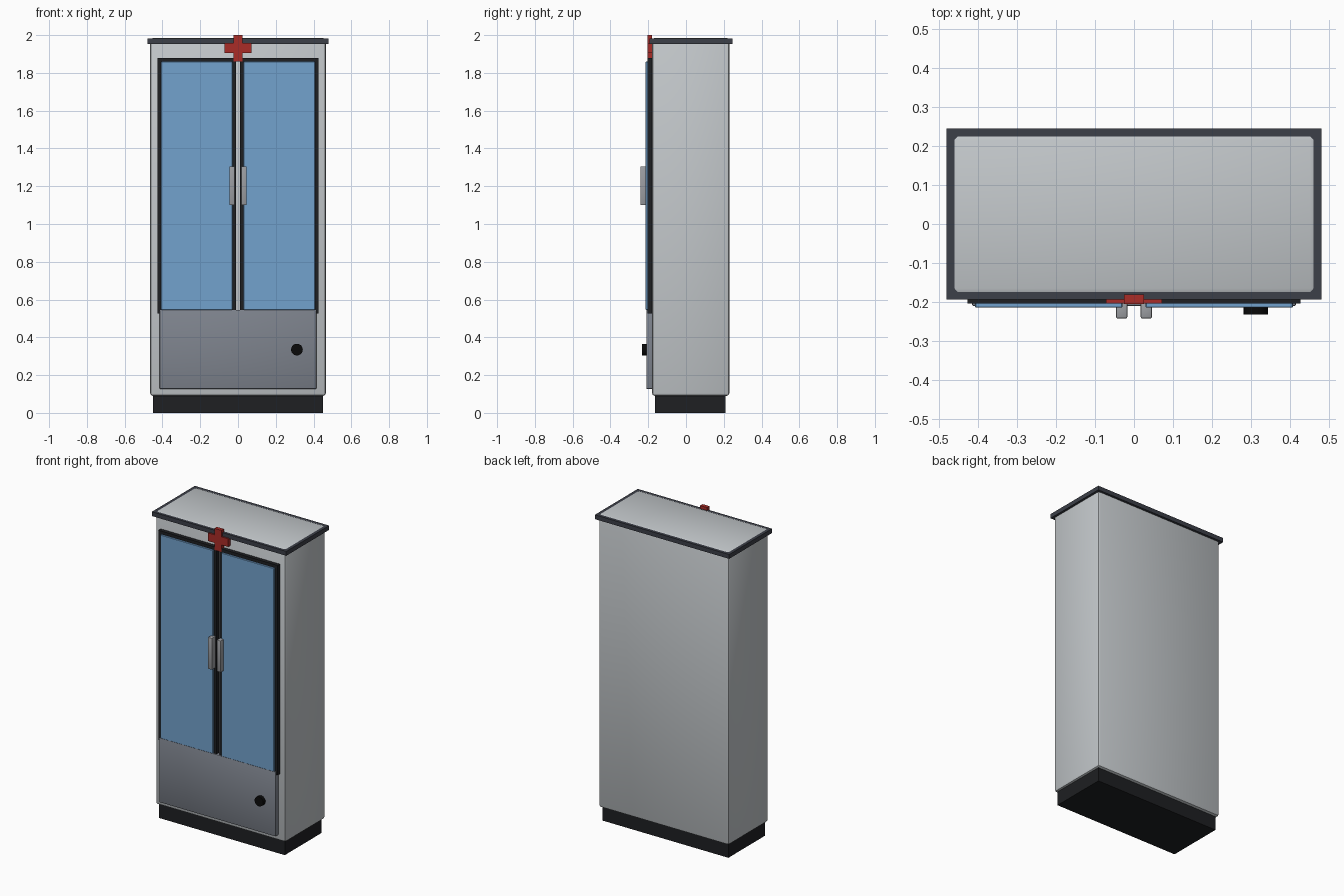
import bpy, bmesh, math
from mathutils import Matrix, Vector

if "Cube" in bpy.data.objects:
    bpy.data.objects.remove(bpy.data.objects["Cube"])


def material(name, r, g, b):
    m = bpy.data.materials.new(name)
    m.diffuse_color = (r, g, b, 1)
    m.use_nodes = True
    m.node_tree.nodes["Principled BSDF"].inputs["Base Color"].default_value = m.diffuse_color
    return m


BODY = material("pale_grey", 0.55, 0.58, 0.60)
RIM = material("slate", 0.045, 0.05, 0.065)
BLACK = material("near_black", 0.013, 0.014, 0.016)
KNOB = material("black", 0.003, 0.003, 0.003)
GLASS = material("blue_glass", 0.17, 0.36, 0.61)
PANEL = material("mid_grey", 0.21, 0.23, 0.27)
STEEL = material("steel", 0.33, 0.34, 0.36)
RED = material("red", 0.40, 0.025, 0.02)


def finish(bm, name, mat, smooth=False):
    me = bpy.data.meshes.new(name)
    bm.to_mesh(me)
    bm.free()
    me.materials.append(mat)
    ob = bpy.data.objects.new(name, me)
    bpy.context.collection.objects.link(ob)
    if smooth:
        bpy.ops.object.select_all(action='DESELECT')
        ob.select_set(True)
        bpy.context.view_layer.objects.active = ob
        bpy.ops.object.shade_smooth_by_angle(angle=math.radians(35))
    return ob


def box(name, x, y, z, mat, bevel=0.0, segments=2):
    """Box from (min, max) ranges, with optional rounded edges."""
    bm = bmesh.new()
    size = Vector((x[1] - x[0], y[1] - y[0], z[1] - z[0], 1))
    mid = Vector((sum(x) / 2, sum(y) / 2, sum(z) / 2))
    bmesh.ops.create_cube(bm, size=1, matrix=Matrix.Translation(mid) @ Matrix.Diagonal(size))
    if bevel:
        bmesh.ops.bevel(bm, geom=bm.edges[:], offset=bevel, segments=segments,
                        profile=0.5, affect='EDGES')
    return finish(bm, name, mat, bool(bevel))


# Carcass: plinth, rounded body, rim around the top
box("plinth", (-0.45, 0.45), (-0.165, 0.21), (0, 0.10), BLACK)
box("cabinet_body", (-0.465, 0.465), (-0.18, 0.23), (0.09, 1.985), BODY, 0.015)
box("top_rim", (-0.48, 0.48), (-0.193, 0.245), (1.953, 1.981), RIM)

# Mirrored doors with glass and handles
for side, s in (("left", -1), ("right", 1)):
    def span(a, b):
        return tuple(sorted((s * a, s * b)))
    box(side + "_door_frame", span(0.01, 0.427), (-0.204, -0.17), (0.525, 1.88), BLACK)
    box(side + "_door_glass", span(0.03, 0.407), (-0.214, -0.19), (0.545, 1.86), GLASS, 0.002, 1)
    box(side + "_handle", span(0.017, 0.046), (-0.242, -0.20), (1.10, 1.305), STEEL, 0.004)

# Lower panel and round lock
box("lower_panel", (-0.415, 0.415), (-0.21, -0.17), (0.127, 0.545), PANEL, 0.004)
bm = bmesh.new()
bmesh.ops.create_cone(bm, cap_ends=True, segments=24, radius1=0.031, radius2=0.031, depth=0.03,
                      matrix=Matrix.Translation((0.312, -0.217, 0.335)) @ Matrix.Rotation(math.pi / 2, 4, 'X'))
finish(bm, "lock_knob", KNOB, True)

# Cross emblem
box("cross_upright", (-0.025, 0.025), (-0.205, -0.18), (1.86, 2.0), RED)
box("cross_bar", (-0.072, 0.072), (-0.203, -0.178), (1.905, 1.957), RED)
